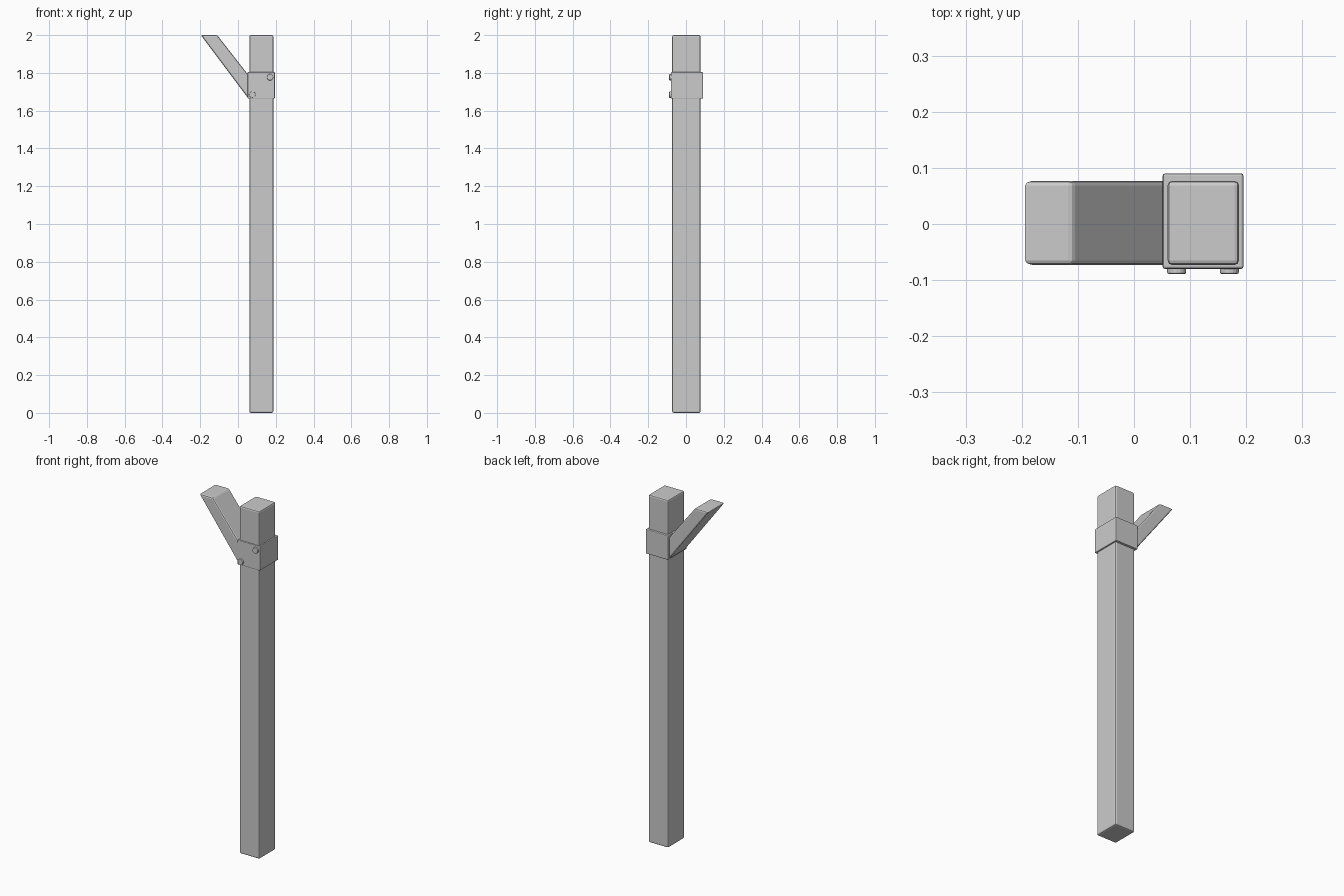
import bpy, bmesh, math
from mathutils import Matrix

if "Cube" in bpy.data.objects:
    bpy.data.objects.remove(bpy.data.objects["Cube"])


def finish(name, bm, bevel, segments=2):
    bmesh.ops.recalc_face_normals(bm, faces=bm.faces)
    mesh = bpy.data.meshes.new(name)
    bm.to_mesh(mesh)
    bm.free()
    obj = bpy.data.objects.new(name, mesh)
    bpy.context.collection.objects.link(obj)
    mod = obj.modifiers.new("soft_edges", 'BEVEL')
    mod.width = bevel
    mod.segments = segments
    mod.limit_method = 'ANGLE'
    mod.angle_limit = math.radians(40)
    return obj


def prism(name, profile, y0, y1, bevel):
    """Extrude an (x, z) profile along y."""
    bm = bmesh.new()
    face = bm.faces.new([bm.verts.new((x, y0, z)) for x, z in profile])
    out = bmesh.ops.extrude_face_region(bm, geom=[face])
    verts = [g for g in out["geom"] if isinstance(g, bmesh.types.BMVert)]
    bmesh.ops.translate(bm, verts=verts, vec=(0, y1 - y0, 0))
    return finish(name, bm, bevel)


def rect(x0, x1, z0, z1):
    return [(x0, z0), (x1, z0), (x1, z1), (x0, z1)]


# upright post
prism("post", rect(0.06, 0.187, 0.0, 2.0), -0.073, 0.077, 0.008)

# metal collar wrapped round the post
prism("collar", rect(0.051, 0.195, 1.664, 1.804), -0.08, 0.09, 0.004)

# slanted brace, cut level at the top and upright against the post
prism("brace", [(0.06, 1.658), (0.06, 1.782), (-0.11, 2.0), (-0.197, 2.0)],
      -0.073, 0.077, 0.008)

# bolt heads on the front of the collar
for i, (x, z) in enumerate([(0.076, 1.685), (0.170, 1.777)]):
    bm = bmesh.new()
    bmesh.ops.create_cone(
        bm, cap_ends=True, segments=16, radius1=0.017, radius2=0.017, depth=0.018,
        matrix=Matrix.Translation((x, -0.08, z)) @ Matrix.Rotation(math.pi / 2, 4, 'X'))
    finish(f"bolt_{i + 1}", bm, 0.003)
